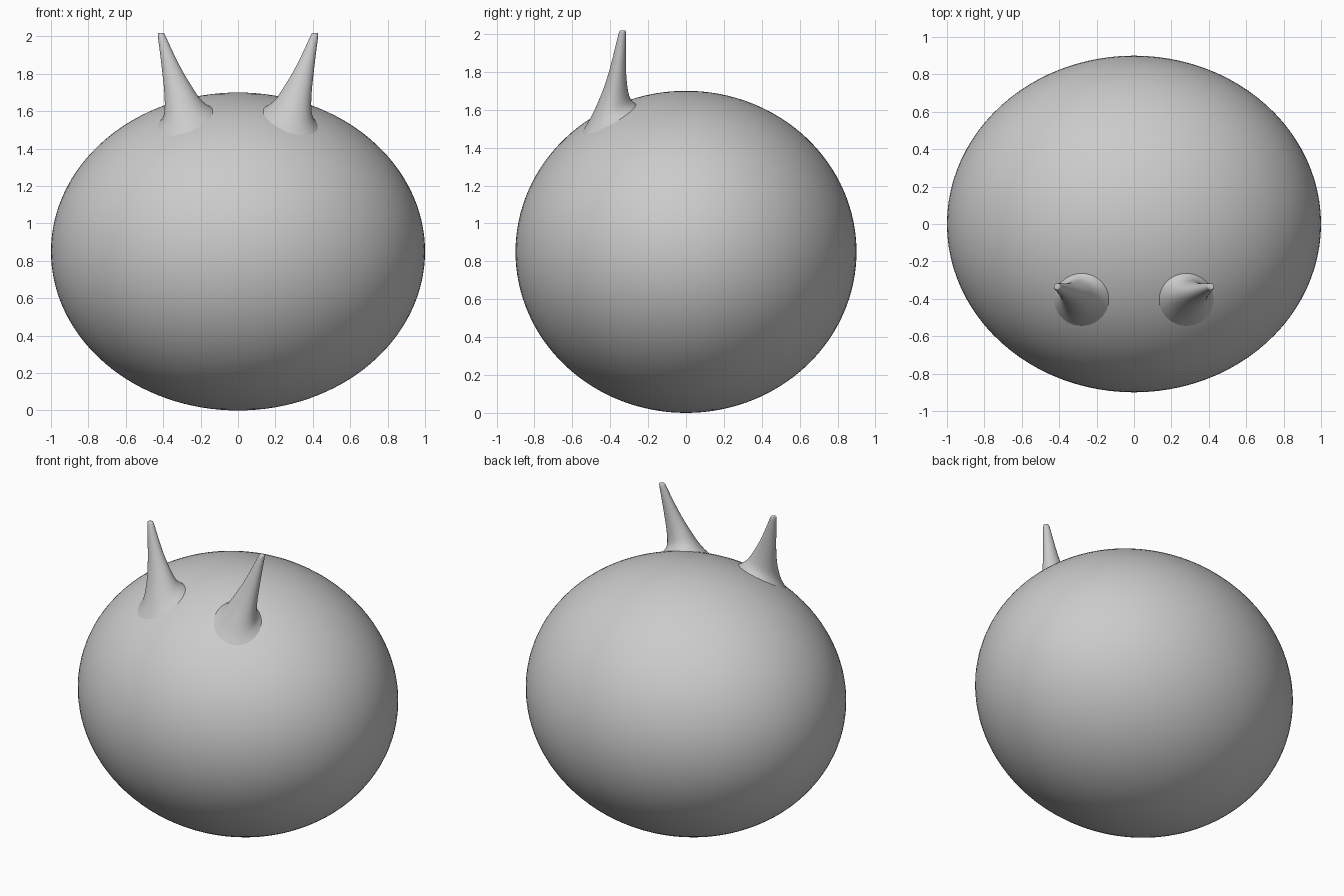
import bpy, bmesh, math

cube = bpy.data.objects.get("Cube")
if cube:
    bpy.data.objects.remove(cube, do_unlink=True)

RX, RY, RZ = 1.0, 0.9, 0.85

grey = bpy.data.materials.new("plain grey")
grey.use_nodes = True
grey.diffuse_color = (0.6, 0.6, 0.6, 1)
grey.node_tree.nodes["Principled BSDF"].inputs["Base Color"].default_value = (0.6, 0.6, 0.6, 1)


def add_object(name, bm):
    mesh = bpy.data.meshes.new(name)
    bmesh.ops.recalc_face_normals(bm, faces=bm.faces)
    for face in bm.faces:
        face.smooth = True
    bm.to_mesh(mesh)
    bm.free()
    mesh.materials.append(grey)
    obj = bpy.data.objects.new(name, mesh)
    bpy.context.collection.objects.link(obj)
    return obj


def body_height(x, y):
    return RZ + RZ * math.sqrt(max(0, 1 - (x / RX) ** 2 - (y / RY) ** 2))


# Rounded body
bm = bmesh.new()
bmesh.ops.create_uvsphere(bm, u_segments=96, v_segments=64, radius=1)
for v in bm.verts:
    v.co = (v.co.x * RX, v.co.y * RY, v.co.z * RZ + RZ)
add_object("body", bm)

# Horn rings: centre x, centre y, lift above body, x radius, y radius, lean with body surface
RINGS = [
    (0.28, -0.405, -0.02, 0.175, 0.165, 1),
    (0.28, -0.405, 0.004, 0.145, 0.14, 1),
    (0.285, -0.4, 0.03, 0.115, 0.115, 1),
    (0.298, -0.388, 0.075, 0.094, 0.088, 0.7),
    (0.32, -0.372, 0.15, 0.076, 0.062, 0.3),
    (0.352, -0.36, 0.245, 0.055, 0.043, 0),
    (0.385, -0.346, 0.36, 0.034, 0.03, 0),
    (0.411, -0.335, 0.455, 0.02, 0.019, 0),
    (0.412, -0.334, 0.462, 0.017, 0.016, 0),
]
SIDES = 16


def horn(name, side):
    bm = bmesh.new()
    loops = []
    for cx, cy, lift, rx, ry, lean in RINGS:
        base = body_height(cx, cy)
        loop = []
        for i in range(SIDES):
            a = math.tau * i / SIDES
            x, y = cx + rx * math.cos(a), cy + ry * math.sin(a)
            z = base + lift + lean * (body_height(x, y) - base)
            loop.append(bm.verts.new((side * x, y, z)))
        loops.append(loop)
    for low, high in zip(loops, loops[1:]):
        for i in range(SIDES):
            j = (i + 1) % SIDES
            bm.faces.new((low[i], low[j], high[j], high[i]))
    bm.faces.new(loops[-1])
    obj = add_object(name, bm)
    smooth = obj.modifiers.new("smooth", "SUBSURF")
    smooth.levels = smooth.render_levels = 2


horn("left_horn", 1)
horn("right_horn", -1)
